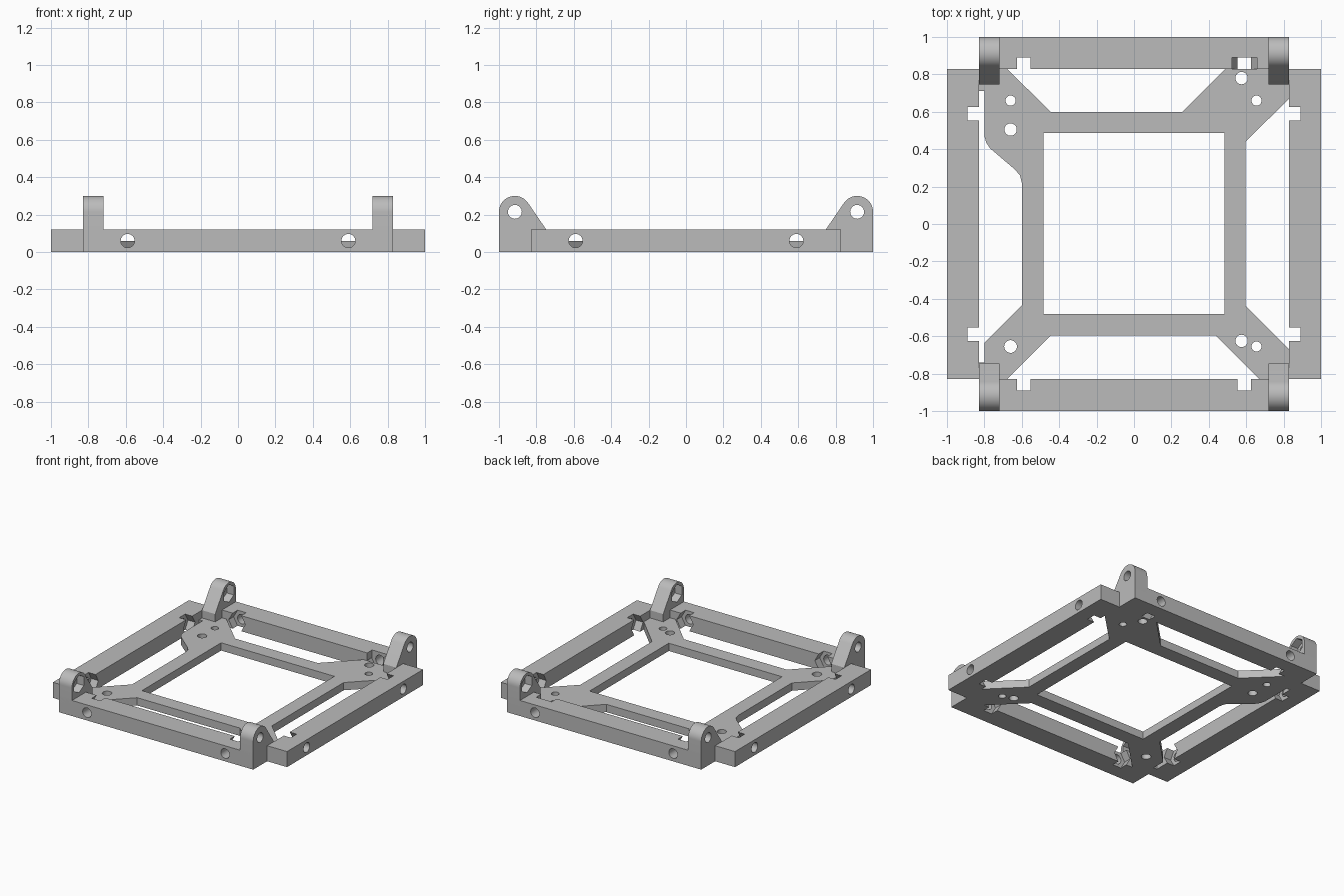
import bpy, bmesh
from math import cos, sin, pi, radians
from mathutils import Matrix

cube = bpy.data.objects.get("Cube")
if cube:
    bpy.data.objects.remove(cube, do_unlink=True)

grey = bpy.data.materials.new("plain grey")
grey.use_nodes = True
grey.diffuse_color = (0.5, 0.5, 0.5, 1)
grey.node_tree.nodes["Principled BSDF"].inputs["Base Color"].default_value = (0.5, 0.5, 0.5, 1)

MAP = {"X": lambda u, v, w: (w, u, v),
       "Y": lambda u, v, w: (u, w, v),
       "Z": lambda u, v, w: (u, v, w)}


def prism(name, pts, lo, hi, axis):
    """Extrude a closed profile along an axis."""
    bm = bmesh.new()
    a = [bm.verts.new(MAP[axis](u, v, lo)) for u, v in pts]
    b = [bm.verts.new(MAP[axis](u, v, hi)) for u, v in pts]
    bm.faces.new(a)
    bm.faces.new(b[::-1])
    n = len(pts)
    for i in range(n):
        j = (i + 1) % n
        bm.faces.new((a[i], b[i], b[j], a[j]))
    bmesh.ops.recalc_face_normals(bm, faces=bm.faces)
    mesh = bpy.data.meshes.new(name)
    bm.to_mesh(mesh)
    bm.free()
    mesh.materials.append(grey)
    obj = bpy.data.objects.new(name, mesh)
    bpy.context.collection.objects.link(obj)
    return obj


def ring(u, v, r, n=32, start=0.0):
    return [(u + r * cos(start + 2 * pi * i / n), v + r * sin(start + 2 * pi * i / n))
            for i in range(n)]


def rect(u0, u1, v0, v1):
    return [(u0, v0), (u1, v0), (u1, v1), (u0, v1)]


def cut(obj, cutters):
    """Subtract the cutters, bake the result and remove the cutters."""
    for c in cutters:
        c.hide_render = True
        mod = obj.modifiers.new("cut", "BOOLEAN")
        mod.operation = "DIFFERENCE"
        mod.solver = "EXACT"
        mod.object = c
    bpy.context.view_layer.update()
    deps = bpy.context.evaluated_depsgraph_get()
    mesh = bpy.data.meshes.new_from_object(obj.evaluated_get(deps))
    obj.modifiers.clear()
    obj.data = mesh
    for c in cutters:
        bpy.data.objects.remove(c, do_unlink=True)


def smooth(obj):
    bpy.ops.object.select_all(action="DESELECT")
    obj.select_set(True)
    bpy.context.view_layer.objects.active = obj
    bpy.ops.object.shade_smooth_by_angle(angle=radians(30))


# Outer bars: one design turned around the centre
IN, TOP, HOLE = 0.83, 0.12, 0.037
for k, name in enumerate(("front_bar", "left_bar", "back_bar", "right_bar")):
    bar = prism(name, rect(-IN, IN, 0, TOP), -1, -IN, "Y")
    cutters = []
    for x in (-0.59, 0.59):
        cutters.append(prism("bolt_cutter", ring(x, 0.06, HOLE), -1.1, -0.7, "Y"))
        cutters.append(prism("nut_cutter", ring(x, 0.06, 0.071, 6), -0.89, -0.8, "Y"))
    if name == "back_bar":
        # this nut pocket is open to the top
        cutters.append(prism("slot_cutter", rect(-0.657, -0.523, 0.06, 0.2), -0.89, -0.79, "Y"))
    cut(bar, cutters)
    bar.data.transform(Matrix.Rotation(k * pi / 2, 4, "Z"))
    smooth(bar)

# Thin inner plate with braced corners
outline = [(-.83, -.83), (-.68, -.83), (-.445, -.595), (.435, -.595), (.67, -.83),
           (.83, -.83), (.83, -.67), (.595, -.435), (.595, .44), (.83, .67), (.83, .83),
           (.49, .83), (.26, .6), (-.445, .6), (-.68, .83), (-.83, .83), (-.83, .71),
           (-.8, .71), (-.8, .47), (-.79, .435), (-.77, .405), (-.635, .29), (-.61, .26),
           (-.6, .22), (-.6, -.435), (-.8, -.635), (-.8, -.74), (-.83, -.74)]
plate = prism("inner_plate", outline, 0, 0.06, "Z")
screw_holes = [(-.66, .66, .027), (-.66, .505, .033), (.575, .78, .033), (.655, .66, .027),
               (-.66, -.655, .034), (.575, -.625, .033), (.655, -.655, .027)]
cutters = [prism("window_cutter", rect(-.485, .483, -.48, .487), -0.1, 0.2, "Z")]
cutters += [prism("screw_cutter", ring(x, y, r), -0.1, 0.2, "Z") for x, y, r in screw_holes]
cut(plate, cutters)
smooth(plate)

# Corner lugs: rounded ears with a bolt hole and a nut pocket on the inner side
CY, CZ, R = -0.915, 0.215, 0.085
for sy, end in ((1, "front"), (-1, "back")):
    for sx, side in ((1, "left"), (-1, "right")):
        steps = 20
        arc = []
        for i in range(steps + 1):
            t = radians(180 - 146.5 * i / steps)
            arc.append((sy * (CY + R * cos(t)), CZ + R * sin(t)))
        profile = [(sy * -1, 0.05)] + arc + [(sy * -.747, TOP), (sy * -.747, 0.05)]
        lug = prism(f"{end}_{side}_lug", profile, sx * 0.718, sx * IN, "X")
        cut(lug, [prism("bolt_cutter", ring(sy * CY, CZ, HOLE), -1, 1, "X"),
                  prism("nut_cutter", ring(sy * CY, CZ, 0.068, 6, pi / 2),
                        sx * 0.6, sx * 0.778, "X")])
        smooth(lug)
